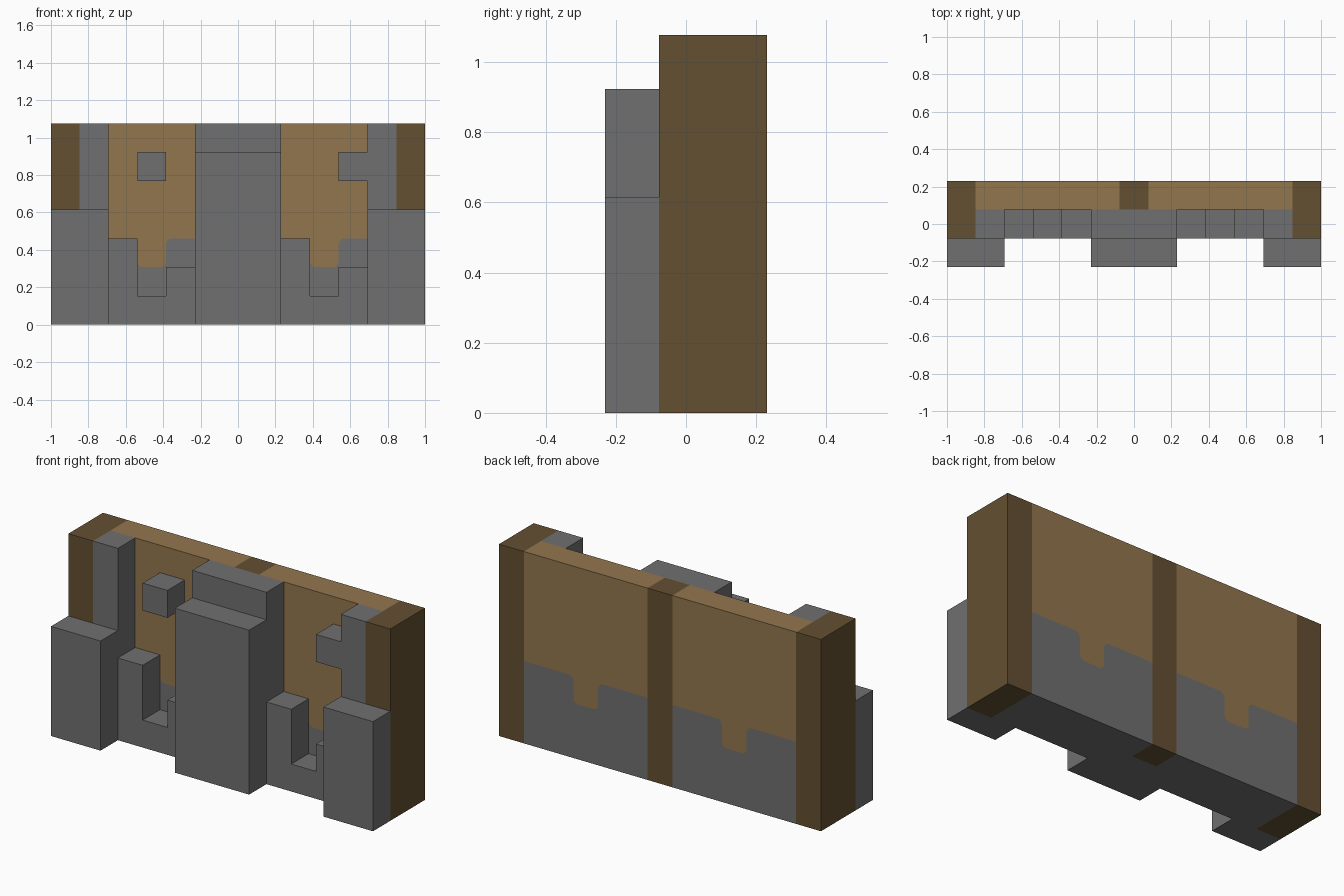
import bpy, bmesh, math
from mathutils import Vector

cube = bpy.data.objects.get("Cube")
if cube:
    bpy.data.objects.remove(cube, do_unlink=True)

U = 2 / 13  # one block


def material(name, rgb):
    m = bpy.data.materials.new(name)
    m.use_nodes = True
    m.diffuse_color = (*rgb, 1)
    m.node_tree.nodes["Principled BSDF"].inputs["Base Color"].default_value = (*rgb, 1)
    return m


STONE = material("grey stone", (0.162, 0.162, 0.162))
WOOD = material("light wood", (0.288, 0.181, 0.076))
DARK = material("dark wood", (0.127, 0.080, 0.032))


def slab(name, outline, y0, y1, mat):
    """Extrude an x-z outline (in blocks) from depth y0 to y1."""
    bm = bmesh.new()
    face = bm.faces.new([bm.verts.new((x * U, y0 * U, z * U)) for x, z in outline])
    ext = bmesh.ops.extrude_face_region(bm, geom=[face])
    moved = [g for g in ext["geom"] if isinstance(g, bmesh.types.BMVert)]
    bmesh.ops.translate(bm, verts=moved, vec=(0, (y1 - y0) * U, 0))
    bmesh.ops.recalc_face_normals(bm, faces=bm.faces)
    mesh = bpy.data.meshes.new(name)
    bm.to_mesh(mesh)
    bm.free()
    mesh.materials.append(mat)
    ob = bpy.data.objects.new(name, mesh)
    bpy.context.collection.objects.link(ob)
    return ob


def box(name, x0, x1, z0, z1, y0, y1, mat):
    return slab(name, [(x0, z0), (x1, z0), (x1, z1), (x0, z1)], y0, y1, mat)


def rounded(path, r=0.2, steps=4):
    """Round the inner corners of an open path."""
    pts = [Vector(p) for p in path]
    out = [pts[0]]
    for a, b, c in zip(pts, pts[1:], pts[2:]):
        p, q = b + (a - b).normalized() * r, b + (c - b).normalized() * r
        centre = p + q - b
        for i in range(steps + 1):
            t = math.pi / 2 * i / steps
            out.append(centre + (p - centre) * math.cos(t) + (q - centre) * math.sin(t))
    return [tuple(p) for p in out + [pts[-1]]]


# Back wall: stone below, wood above, meeting on a notched seam
seam = rounded([(0.5, 3), (2.5, 3), (2.5, 2), (3.5, 2), (3.5, 3), (5.5, 3)])
for side, s in (("left", 1), ("right", -1)):
    line = [(x * s, z) for x, z in seam]
    slab(side + "_wall_base", line + [(5.5 * s, 0), (0.5 * s, 0)], 0.5, 1.5, STONE)
    slab(side + "_wall_panel", line + [(5.5 * s, 7), (0.5 * s, 7)], 0.5, 1.5, WOOD)
    # End post and low front buttress
    a, b = sorted((5.5 * s, 6.5 * s))
    box(side + "_end_post", a, b, 0, 7, -0.5, 1.5, DARK)
    a, b = sorted((4.5 * s, 6.5 * s))
    box(side + "_buttress", a, b, 0, 4, -1.5, -0.5, STONE)

box("centre_post", -0.5, 0.5, 0, 7, 0.5, 1.5, DARK)
box("centre_buttress", -1.5, 1.5, 0, 6, -1.5, -0.5, STONE)

# Broken stone facing: pillars and ruined steps in one outline
facing = [(-5.5, 0), (5.5, 0), (5.5, 7), (4.5, 7), (4.5, 6), (3.5, 6), (3.5, 5),
          (4.5, 5), (4.5, 2), (3.5, 2), (3.5, 1), (2.5, 1), (2.5, 3), (1.5, 3),
          (1.5, 7), (-1.5, 7), (-1.5, 2), (-2.5, 2), (-2.5, 1), (-3.5, 1),
          (-3.5, 3), (-4.5, 3), (-4.5, 7), (-5.5, 7)]
slab("stone_facing", facing, -0.5, 0.5, STONE)
box("loose_stone", -3.5, -2.5, 5, 6, -0.5, 0.5, STONE)
